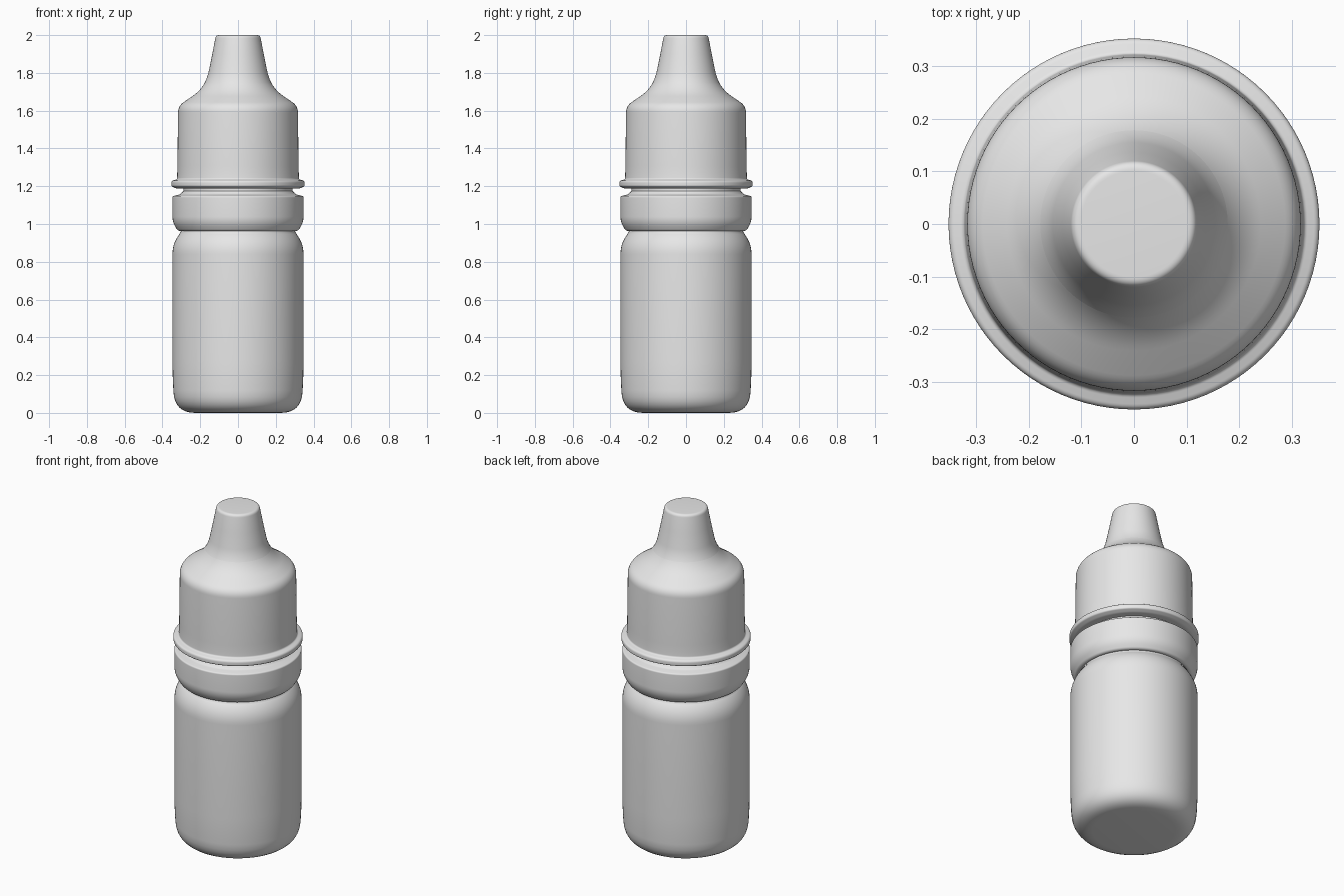
import bpy
import bmesh
import math
from mathutils import Vector

cube = bpy.data.objects.get("Cube")
if cube:
    bpy.data.objects.remove(cube, do_unlink=True)

SIDES = 96

grey = bpy.data.materials.new("plain grey plastic")
grey.use_nodes = True
grey.diffuse_color = (0.8, 0.8, 0.8, 1)
grey.node_tree.nodes["Principled BSDF"].inputs["Base Color"].default_value = (0.8, 0.8, 0.8, 1)


def rounded(points, steps=8):
    """Round each (radius, height, setback) corner with a short curve."""
    path = []
    for i, (r, z, setback) in enumerate(points):
        p = Vector((r, 0, z))
        if setback == 0 or i in (0, len(points) - 1):
            path.append(p)
            continue
        before = Vector((points[i - 1][0], 0, points[i - 1][1]))
        after = Vector((points[i + 1][0], 0, points[i + 1][1]))
        a = p + (before - p).normalized() * setback
        b = p + (after - p).normalized() * setback
        for k in range(steps + 1):
            t = k / steps
            path.append(a * (1 - t) ** 2 + p * 2 * t * (1 - t) + b * t ** 2)
    return path


def lathe(name, points):
    """Spin a rounded profile about the z axis."""
    bm = bmesh.new()
    verts = [bm.verts.new(p) for p in rounded(points)]
    edges = [bm.edges.new(pair) for pair in zip(verts, verts[1:])]
    bmesh.ops.spin(bm, geom=verts + edges, cent=(0, 0, 0), axis=(0, 0, 1),
                   angle=math.tau, steps=SIDES, use_duplicate=False)
    bmesh.ops.remove_doubles(bm, verts=bm.verts, dist=0.0002)
    bmesh.ops.recalc_face_normals(bm, faces=bm.faces)
    mesh = bpy.data.meshes.new(name)
    bm.to_mesh(mesh)
    bm.free()
    mesh.materials.append(grey)
    obj = bpy.data.objects.new(name, mesh)
    bpy.context.collection.objects.link(obj)
    bpy.ops.object.select_all(action="DESELECT")
    obj.select_set(True)
    bpy.context.view_layer.objects.active = obj
    bpy.ops.object.shade_smooth_by_angle(angle=math.radians(35))
    return obj


# Bottle with rounded base, soft shoulder and hidden neck
lathe("bottle", [
    (0, 0, 0), (0.335, 0, 0.11), (0.347, 0.2, 0.08), (0.347, 0.91, 0.07),
    (0.302, 0.955, 0.015), (0.302, 0.98, 0), (0.288, 1.0, 0),
    (0.288, 1.2, 0), (0, 1.2, 0),
])

# Tamper collar around the neck
lathe("collar", [
    (0.28, 0.963, 0), (0.318, 0.963, 0.012), (0.347, 1.01, 0.03),
    (0.347, 1.147, 0.008), (0.305, 1.157, 0.01), (0.29, 1.175, 0.006),
    (0.28, 1.175, 0),
])

# Cap with flared rim, shoulder and tapered tip
lathe("cap", [
    (0, 1.187, 0), (0.325, 1.187, 0.01), (0.353, 1.2, 0.007),
    (0.353, 1.228, 0.011), (0.323, 1.237, 0.008), (0.321, 1.29, 0.02),
    (0.317, 1.625, 0.035), (0.2, 1.705, 0.05), (0.163, 1.77, 0.04),
    (0.142, 1.87, 0.03), (0.117, 2.0, 0.016), (0, 2.0, 0),
])
